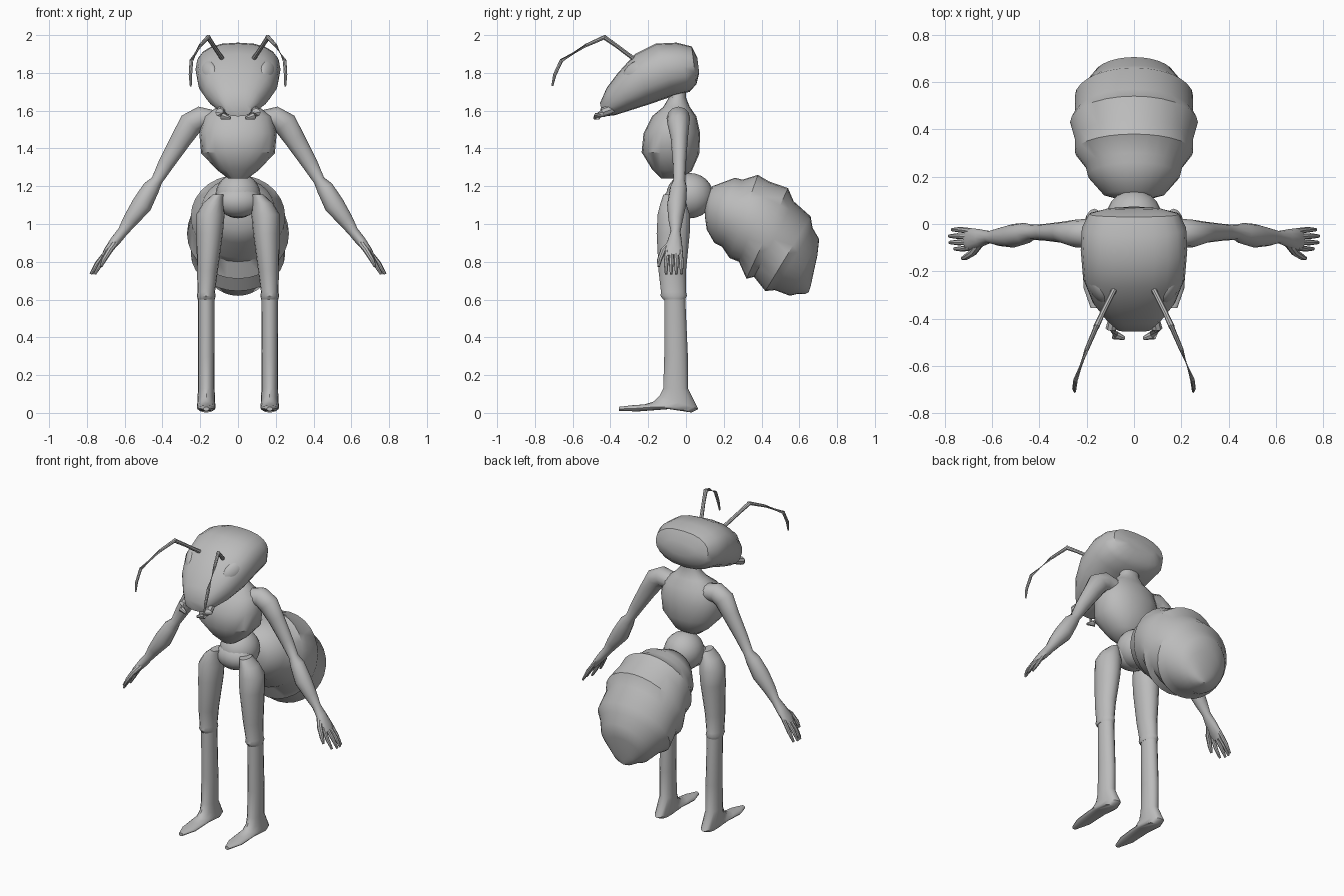
import bpy
import bmesh
from math import cos, sin, pi, radians
from mathutils import Vector, Matrix

cube = bpy.data.objects.get("Cube")
if cube:
    bpy.data.objects.remove(cube, do_unlink=True)

grey = bpy.data.materials.new("plain grey")
grey.use_nodes = True
colour = (.5, .5, .5, 1)
grey.diffuse_color = colour
grey.node_tree.nodes["Principled BSDF"].inputs["Base Color"].default_value = colour


def finish(name, bm):
    """Turn a bmesh into a smooth shaded object."""
    bmesh.ops.recalc_face_normals(bm, faces=bm.faces[:])
    mesh = bpy.data.meshes.new(name)
    bm.to_mesh(mesh)
    bm.free()
    mesh.materials.append(grey)
    obj = bpy.data.objects.new(name, mesh)
    bpy.context.collection.objects.link(obj)
    bpy.ops.object.select_all(action="DESELECT")
    obj.select_set(True)
    bpy.context.view_layer.objects.active = obj
    bpy.ops.object.shade_smooth_by_angle(angle=radians(40))
    return obj


def skin(name, rings, sides, power=2):
    """Loft a closed surface through rings given as (centre, u, v)."""
    bm = bmesh.new()

    def rounded(value):
        return abs(value) ** (2 / power) * (1 if value > 0 else -1)

    loops = []
    for centre, u, v in rings:
        angles = [2 * pi * i / sides for i in range(sides)]
        loops.append([bm.verts.new(centre + u * rounded(cos(a)) + v * rounded(sin(a)))
                      for a in angles])
    for low, high in zip(loops, loops[1:]):
        for i in range(sides):
            j = (i + 1) % sides
            bm.faces.new((low[i], low[j], high[j], high[i]))
    bm.faces.new(loops[0])
    bm.faces.new(loops[-1])
    return finish(name, bm)


def body(name, rows, sides=20, power=2, side=1):
    """Rows hold two opposite outline points (y, z, y, z), half width and x centre."""
    rings = []
    for ya, za, yb, zb, width, *x in rows:
        a, b = Vector((0, ya, za)), Vector((0, yb, zb))
        centre = (a + b) / 2
        centre.x = side * x[0] if x else 0
        rings.append((centre, Vector((width, 0, 0)), (a - b) / 2))
    return skin(name, rings, sides, power)


def limb(name, rows, side, sides=12):
    """Rows hold a path point, its radius along y and its radius across."""
    points = [Vector((side * r[0], r[1], r[2])) for r in rows]
    rings = []
    for i, point in enumerate(points):
        along = (points[min(i + 1, len(points) - 1)] - points[max(i - 1, 0)]).normalized()
        ref = Vector((0, 1, 0)) if abs(along.y) < .8 else Vector((0, 0, 1))
        u = (ref - along * ref.dot(along)).normalized()
        rings.append((point, u * rows[i][3], along.cross(u) * rows[i][-1]))
    return skin(name, rings, sides)


def ellipsoid(name, centre, radii, axes=None):
    bm = bmesh.new()
    bmesh.ops.create_uvsphere(bm, u_segments=20, v_segments=12, radius=1)
    turn = Matrix(axes).transposed().to_4x4() if axes else Matrix()
    bm.transform(Matrix.Translation(centre) @ turn @ Matrix.Diagonal((*radii, 1)))
    return finish(name, bm)


# Head, from the back of the skull to the muzzle
body("head", [
    (.06, 1.88, .07, 1.8, .11),
    (.03, 1.94, .055, 1.74, .19),
    (-.05, 1.96, .02, 1.7, .22),
    (-.16, 1.955, -.06, 1.68, .225),
    (-.27, 1.9, -.19, 1.635, .215),
    (-.36, 1.8, -.3, 1.6, .175),
    (-.42, 1.72, -.38, 1.575, .12),
    (-.455, 1.64, -.44, 1.57, .07),
], power=2.4)

# Neck and thorax, from the top down
body("thorax", [
    (-.1, 1.74, 0, 1.74, .06),
    (-.09, 1.67, 0, 1.67, .065),
    (-.12, 1.62, .02, 1.62, .11),
    (-.18, 1.57, .055, 1.57, .18),
    (-.225, 1.48, .075, 1.48, .205),
    (-.235, 1.38, .07, 1.37, .195),
    (-.18, 1.29, .03, 1.28, .11),
    (-.13, 1.24, -.03, 1.24, .05),
], power=2.2)

# Waist and pelvis
ellipsoid("waist", (0, .02, 1.15), (.12, .125, .12))
ellipsoid("pelvis", (0, -.03, 1.12), (.12, .09, .085))

# Abdomen with bulging segments and shallow grooves
body("abdomen", [
    (.1, 1.14, .1, 1.04, .05),
    (.14, 1.2, .11, .97, .13),
    (.26, 1.245, .15, .9, .195),
    (.3, 1.235, .19, .88, .205),
    (.38, 1.26, .23, .82, .25),
    (.44, 1.225, .28, .8, .25),
    (.54, 1.19, .32, .71, .27),
    (.57, 1.12, .36, .72, .25),
    (.66, 1.04, .42, .645, .25),
    (.67, .98, .47, .65, .215),
    (.705, .92, .55, .62, .17),
    (.695, .83, .59, .63, .12),
    (.675, .74, .63, .63, .07),
    (.66, .67, .65, .64, .015),
], sides=28)

for label, side in (("left", 1), ("right", -1)):
    # Eye, an ellipsoid laid along the cheek
    long = Vector((side * -.05, -.11, -.07)).normalized()
    out = Vector((side * .8, -.5, .3))
    out = (out - long * out.dot(long)).normalized()
    ellipsoid(label + "_eye", (side * .155, -.27, 1.81), (.075, .05, .03),
              (long, out.cross(long), out))

    # Antenna, a thin bent stalk
    limb(label + "_antenna_base", [
        (.08, -.27, 1.87, .012),
        (.13, -.37, 1.945, .011),
        (.16, -.435, 1.99, .013),
    ], side, 8)
    limb(label + "_antenna_tip", [
        (.155, -.425, 1.992, .011),
        (.2, -.53, 1.945, .009),
        (.247, -.66, 1.865, .01),
        (.252, -.695, 1.79, .009),
        (.25, -.708, 1.73, .005),
    ], side, 8)

    # Mandible curling inward
    limb(label + "_mandible", [
        (.08, -.39, 1.61, .025),
        (.095, -.44, 1.59, .025),
        (.08, -.47, 1.57, .02),
        (.04, -.483, 1.56, .008),
    ], side, 8)

    # Arm from shoulder to palm
    limb(label + "_arm", [
        (.12, -.04, 1.55, .06, .05),
        (.2, -.04, 1.56, .062, .062),
        (.25, -.04, 1.53, .058, .065),
        (.3, -.035, 1.45, .045, .055),
        (.38, -.035, 1.32, .035, .042),
        (.43, -.035, 1.23, .032, .03),
        (.46, -.04, 1.19, .045, .045),
        (.51, -.05, 1.1, .05, .054),
        (.57, -.055, 1.02, .038, .04),
        (.61, -.055, .96, .026, .028),
        (.65, -.06, .91, .038, .027),
        (.69, -.065, .86, .048, .02),
        (.71, -.065, .83, .042, .014),
    ], side)

    # Four fingers fanned across the palm, and a thumb
    for number in range(4):
        y = -.03 - .023 * number
        spread = (number - 1.5) * -.004
        reach = (0, .012, .01, -.01)[number]
        limb(f"{label}_finger_{number + 1}", [
            (.69, y, .86, .013),
            (.735 + reach, y + spread, .79, .012),
            (.768 + reach, y + spread, .735, .007),
        ], side, 8)
    limb(label + "_thumb", [
        (.65, -.08, .9, .018),
        (.68, -.12, .86, .016),
        (.71, -.14, .81, .013),
        (.725, -.145, .775, .007),
    ], side, 8)

    # Thigh with a tapered hip
    body(label + "_thigh", [
        (-.12, 1.155, -.02, 1.155, .03, .105),
        (-.135, 1.11, 0, 1.11, .055, .13),
        (-.15, 1.05, .02, 1.05, .075, .146),
        (-.155, .95, .02, .95, .07, .15),
        (-.145, .75, 0, .75, .055, .162),
        (-.132, .64, 0, .64, .046, .168),
        (-.135, .62, .005, .62, .05, .168),
        (-.12, .6, -.005, .6, .045, .168),
    ], 16, side=side)

    # Shin running into a long pointed foot
    body(label + "_shin_and_foot", [
        (-.115, .63, -.005, .63, .044, .168),
        (-.115, .3, .01, .3, .044, .168),
        (-.12, .13, .01, .13, .044, .168),
        (-.14, .09, .065, .02, .047, .168),
        (-.17, .06, .03, .002, .05, .168),
        (-.22, .045, -.09, .02, .05, .168),
        (-.29, .04, -.25, .008, .045, .168),
        (-.355, .032, -.355, .01, .015, .168),
    ], 16, side=side)
